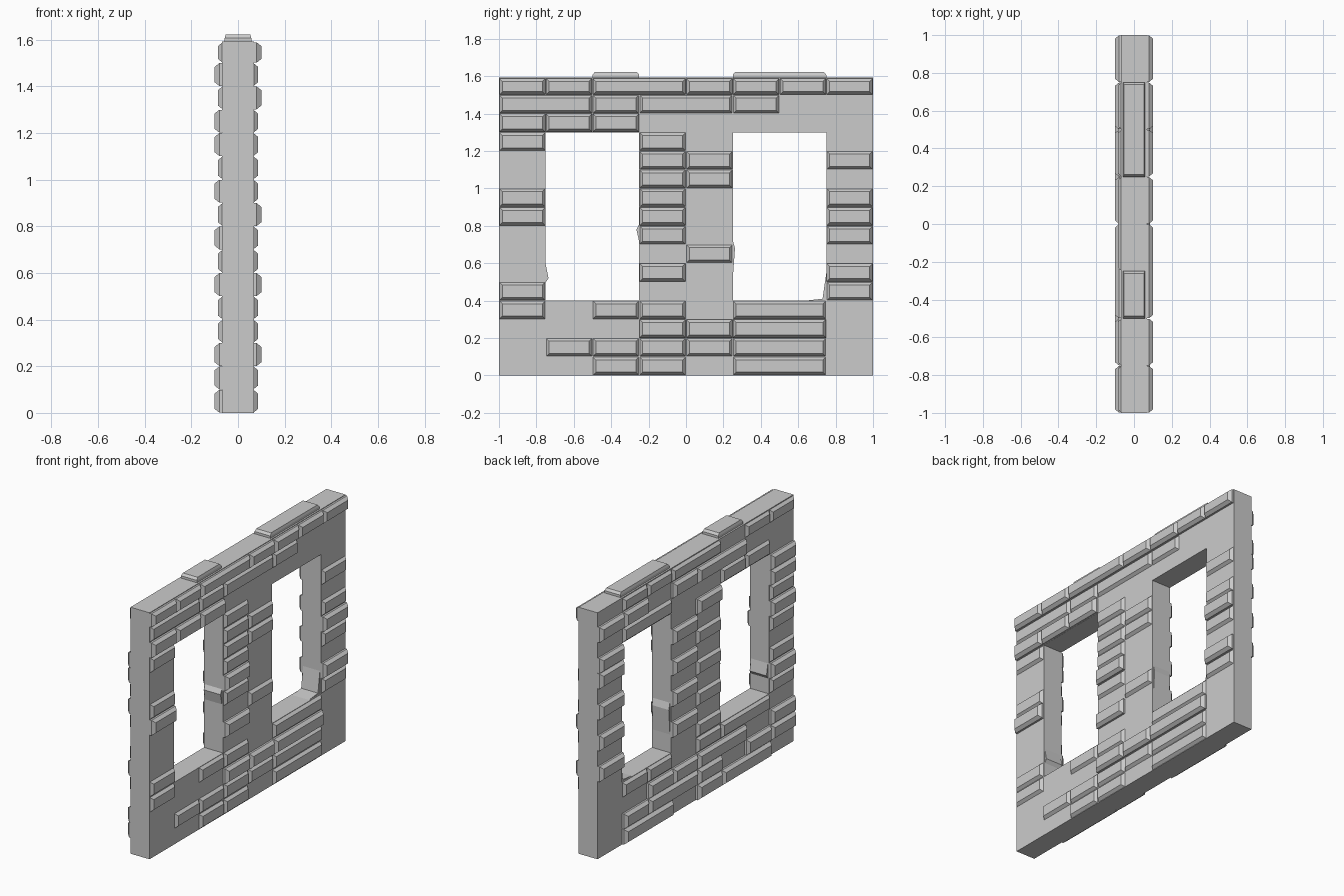
import bpy, bmesh
from mathutils import Vector

if "Cube" in bpy.data.objects:
    bpy.data.objects.remove(bpy.data.objects["Cube"])

W = 0.25   # brick cell width
H = 0.1    # brick row height
CORE = 0.068


def finish(bm, name):
    bmesh.ops.recalc_face_normals(bm, faces=bm.faces)
    me = bpy.data.meshes.new(name)
    bm.to_mesh(me)
    bm.free()
    ob = bpy.data.objects.new(name, me)
    bpy.context.collection.objects.link(ob)
    return ob


def prism(bm, pts, x0, x1):
    # extrude a yz outline along x
    face = bm.faces.new([bm.verts.new((x0, y, z)) for y, z in pts])
    ext = bmesh.ops.extrude_face_region(bm, geom=[face])["geom"]
    bmesh.ops.translate(bm, vec=Vector((x1 - x0, 0, 0)),
                        verts=[v for v in ext if isinstance(v, bmesh.types.BMVert)])


def loft(bm, rings):
    # stacked four-sided rings, capped at both ends
    rs = [[bm.verts.new(p) for p in r] for r in rings]
    for a, b in zip(rs, rs[1:]):
        for i in range(4):
            j = (i + 1) % 4
            bm.faces.new((a[i], a[j], b[j], b[i]))
    bm.faces.new(rs[0])
    bm.faces.new(rs[-1])


def brick(bm, side, c, n, row, depth):
    y0, y1 = -1 + c * W + 0.002, -1 + (c + n) * W - 0.002
    z0, z1 = row * H + 0.001, (row + 1) * H - 0.001
    if row == 15:
        z1 = 1.588
    rings = []
    for x, i in ((0.05, 0), (depth - 0.02, 0), (depth, 0.016)):
        rings.append([(side * x, y0 + i, z0 + i), (side * x, y1 - i, z0 + i),
                      (side * x, y1 - i, z1 - i), (side * x, y0 + i, z1 - i)])
    loft(bm, rings)


# Wall core: a grid of panels sharing vertices, leaving two window openings
bm = bmesh.new()
ys, zs = (-1, -0.75, -0.25, 0.25, 0.75, 1), (0, 0.4, 1.3, 1.592)
vs = {(i, k): bm.verts.new((-CORE, y, z)) for i, y in enumerate(ys) for k, z in enumerate(zs)}
faces = [bm.faces.new((vs[i, k], vs[i + 1, k], vs[i + 1, k + 1], vs[i, k + 1]))
         for i in range(5) for k in range(3) if not (k == 1 and i in (1, 3))]
ext = bmesh.ops.extrude_face_region(bm, geom=faces)["geom"]
bmesh.ops.translate(bm, vec=Vector((2 * CORE, 0, 0)),
                    verts=[v for v in ext if isinstance(v, bmesh.types.BMVert)])
finish(bm, "wall_core")

# Worn stone chips on the window jambs
bm = bmesh.new()
for pts in ([(-0.755, 0.62), (-0.735, 0.52), (-0.755, 0.49)],
            [(-0.245, 0.82), (-0.265, 0.78), (-0.245, 0.69)],
            [(0.245, 0.74), (0.262, 0.68), (0.245, 0.45)],
            [(0.755, 0.58), (0.73, 0.41), (0.64, 0.4), (0.755, 0.39)]):
    prism(bm, pts, -0.06, 0.06)
finish(bm, "jamb_chips")

# Bricks per row: (first column, width in columns)
right_rows = {
    0: [(2, 1), (3, 1), (5, 2)],
    1: [(1, 1), (2, 1), (3, 1), (4, 1), (5, 2)],
    2: [(3, 1), (4, 1), (5, 2)],
    3: [(0, 1), (2, 1), (3, 1), (5, 2)],
    4: [(0, 1), (7, 1)],
    5: [(3, 1), (7, 1)],
    6: [(4, 1)],
    7: [(3, 1), (7, 1)],
    8: [(0, 1), (3, 1), (7, 1)],
    9: [(0, 1), (3, 1), (7, 1)],
    10: [(3, 1), (4, 1)],
    11: [(3, 1), (4, 1), (7, 1)],
    12: [(0, 1), (3, 1)],
    13: [(0, 1), (1, 1), (2, 1)],
    14: [(0, 2), (2, 1), (3, 2), (5, 1)],
    15: [(0, 1), (1, 1), (2, 2), (4, 1), (5, 1), (6, 1), (7, 1)],
}
left_rows = {
    0: [(5, 2), (3, 1), (1, 2)],
    1: [(6, 1), (4, 2), (3, 1), (1, 1), (0, 1)],
    2: [(5, 1), (4, 1), (2, 2), (0, 1)],
    3: [(6, 1), (5, 1), (3, 1), (1, 2)],
    4: [(3, 1), (0, 1)],
    5: [(7, 1), (4, 1), (0, 1)],
    6: [(3, 1), (0, 1)],
    7: [(7, 1), (4, 1)],
    8: [(3, 1), (0, 1)],
    9: [(7, 1), (4, 1), (0, 1)],
    10: [(3, 1), (0, 1)],
    11: [(7, 1), (4, 1), (0, 1)],
    12: [(7, 1), (3, 1), (0, 1)],
    13: [(5, 2), (2, 1), (1, 1)],
    14: [(7, 1), (6, 1), (4, 1), (2, 2)],
    15: [(6, 1), (5, 1), (3, 2), (1, 1), (0, 1)],
}
deep = {1: (2, 5, 8, 13, 15), -1: (0, 1, 2, 5, 7, 9, 11, 12, 14)}

for side, rows, name in ((1, right_rows, "right_bricks"), (-1, left_rows, "left_bricks")):
    bm = bmesh.new()
    for row, cells in rows.items():
        depth = 0.1 if row in deep[side] else 0.086
        for c, n in cells:
            brick(bm, side, c, n, row, depth)
    finish(bm, name)

# Coping stones along the top
for k, (y0, y1) in enumerate(((-0.5, -0.25), (0.25, 0.75))):
    bm = bmesh.new()
    rings = []
    for z, i in ((1.57, 0), (1.607, 0), (1.622, 0.012)):
        x = 0.057 - i * 0.4
        rings.append([(-x, y0 + i, z), (x, y0 + i, z), (x, y1 - i, z), (-x, y1 - i, z)])
    loft(bm, rings)
    finish(bm, f"coping_stone_{k + 1}")
